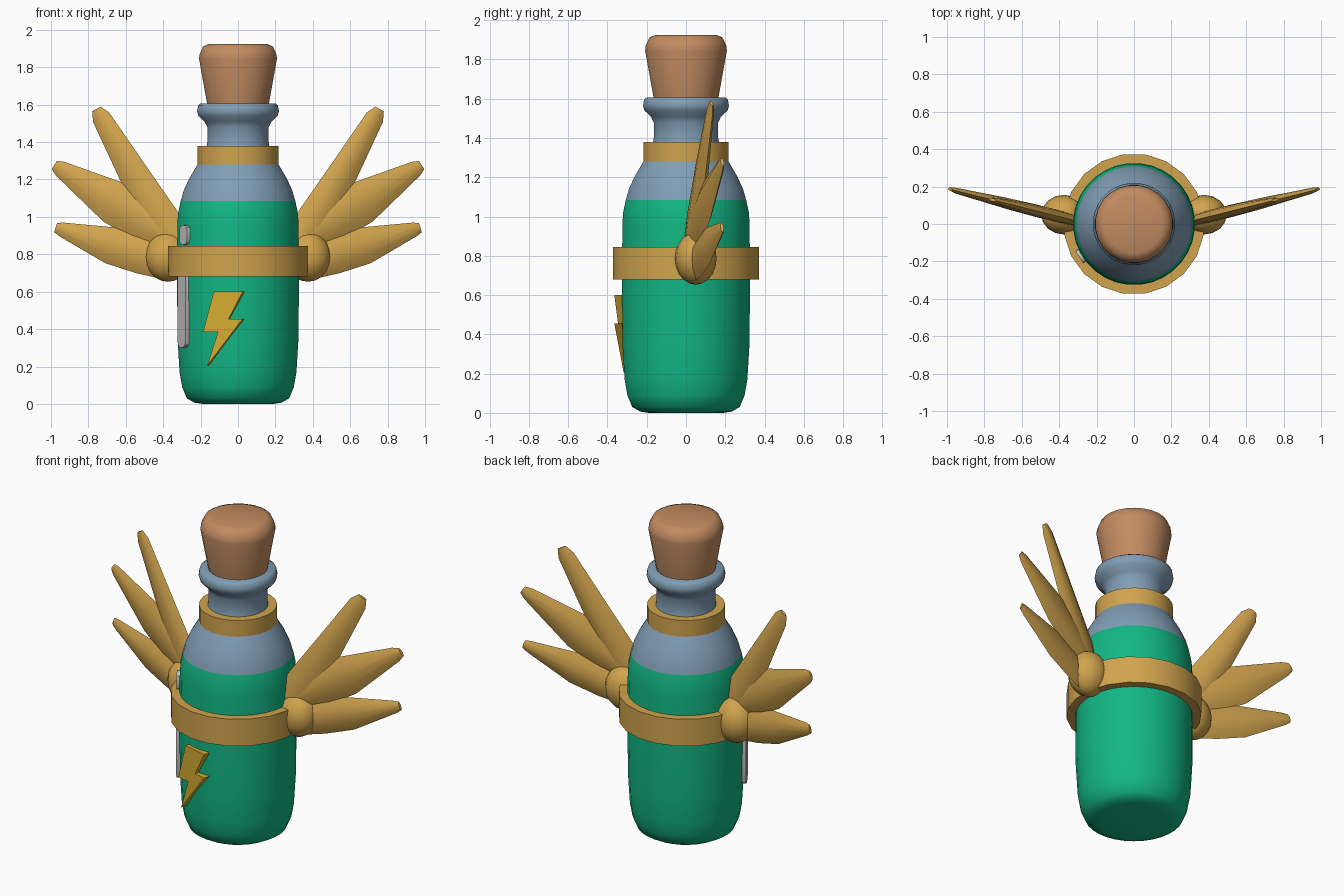
import bpy, bmesh, math
from mathutils import Vector, Matrix

if "Cube" in bpy.data.objects:
    bpy.data.objects.remove(bpy.data.objects["Cube"])


def material(name, rgb):
    m = bpy.data.materials.new(name)
    m.diffuse_color = (*rgb, 1)
    m.use_nodes = True
    m.node_tree.nodes["Principled BSDF"].inputs["Base Color"].default_value = m.diffuse_color
    return m


GREEN = material("green_liquid", (0.006, 0.47, 0.23))
GLASS = material("blue_grey_glass", (0.22, 0.34, 0.46))
GOLD = material("gold", (0.64, 0.37, 0.075))
CORK = material("cork_brown", (0.54, 0.26, 0.12))
BOLT = material("bolt_yellow", (0.66, 0.41, 0.03))
SHINE = material("shine_white", (0.55, 0.55, 0.55))


def finish(name, bm, mats, angle=35, rule=None):
    """Turn a bmesh into an object, smooth except at sharp edges."""
    bmesh.ops.recalc_face_normals(bm, faces=bm.faces)
    for f in bm.faces:
        f.smooth = True
        if rule:
            f.material_index = rule(f.calc_center_median())
    for e in bm.edges:
        e.smooth = e.calc_face_angle(0) < math.radians(angle)
    me = bpy.data.meshes.new(name)
    bm.to_mesh(me)
    bm.free()
    for m in mats:
        me.materials.append(m)
    ob = bpy.data.objects.new(name, me)
    bpy.context.collection.objects.link(ob)
    return ob


def loft(bm, rings, closed=False):
    """Skin rings of points; cap the ends unless closed into a loop."""
    vs = [[bm.verts.new(p) for p in r] for r in rings]
    n = len(vs[0])
    pairs = list(zip(vs, vs[1:])) + ([(vs[-1], vs[0])] if closed else [])
    for a, b in pairs:
        for i in range(n):
            j = (i + 1) % n
            bm.faces.new((a[i], a[j], b[j], b[i]))
    if not closed:
        bm.faces.new(vs[0])
        bm.faces.new(vs[-1])


def lathe(name, profile, segs, mats, angle=35, rule=None, closed=False):
    bm = bmesh.new()
    turn = [2 * math.pi * (i + 0.5) / segs for i in range(segs)]
    loft(bm, [[(r * math.cos(t), r * math.sin(t), z) for t in turn]
              for r, z in profile], closed)
    return finish(name, bm, mats, angle, rule)


def plate(name, outline, angle, inner, outer, mat):
    """Flat plate tangent to the bottle; outline is (sideways, z)."""
    n = Vector((-math.sin(angle), -math.cos(angle), 0))
    s = Vector((math.cos(angle), -math.sin(angle), 0))
    bm = bmesh.new()
    loft(bm, [[n * d + s * u + Vector((0, 0, z)) for u, z in outline]
              for d in (inner, outer)])
    return finish(name, bm, [mat], 30)


# Bottle body: liquid below, glass shoulder, neck and lip above
lathe("bottle", [(0.19, 0), (0.235, 0.007), (0.275, 0.03), (0.3, 0.09),
                 (0.314, 0.17), (0.325, 0.35), (0.327, 0.6), (0.326, 0.95),
                 (0.322, 1.02), (0.308, 1.085), (0.292, 1.14), (0.265, 1.2),
                 (0.218, 1.28), (0.175, 1.34), (0.165, 1.4), (0.165, 1.48),
                 (0.18, 1.51), (0.213, 1.54), (0.22, 1.565), (0.214, 1.597),
                 (0.2, 1.607)],
      32, [GREEN, GLASS], 50, lambda c: int(c.z > 1.085))

# Cork stopper
lathe("cork", [(0.162, 1.58), (0.21, 1.845), (0.207, 1.87),
               (0.188, 1.912), (0.155, 1.925)], 24, [CORK], 50)

# Gold bands
for name, r0, r1, z0, z1, n in (("neck_band", 0.15, 0.218, 1.268, 1.38, 24),
                                ("belt", 0.31, 0.377, 0.68, 0.845, 20)):
    lathe(name, [(r0, z0), (r1, z0), (r1, z1), (r0, z1)], n, [GOLD], 35,
          closed=True)

# Lightning bolt emblem
A = math.radians(14)
bolt = [(-0.13, 0.60), (0.025, 0.60), (-0.05, 0.455), (0.025, 0.455),
        (-0.165, 0.205), (-0.107, 0.385), (-0.187, 0.385)]
D = 0.348
plate("lightning_bolt",
      [((x + D * math.sin(A)) / math.cos(A), z) for x, z in bolt],
      A, 0.31, D, BOLT)

# Glass shine marks with rounded ends
for name, w, z0, z1, deg in (("long_shine", 0.045, 0.30, 0.71, 62),
                             ("short_shine", 0.04, 0.85, 0.957, 59)):
    pts = []
    for zc, start in ((z1 - w * 0.7, 0), (z0 + w * 0.7, 180)):
        for k in range(7):
            t = math.radians(start + 30 * k)
            pts.append((w * math.cos(t), zc + 0.7 * w * math.sin(t)))
    plate(name, pts, math.radians(deg), 0.318, 0.342, SHINE)

# Wings: (root xz, tip xz, stations of (distance share, half width))
FEATHERS = {
    "upper": ((0.33, 0.83), (0.757, 1.577),
              [(0, 0.09), (0.2, 0.105), (0.57, 0.077), (0.94, 0.05)]),
    "middle": ((0.36, 0.89), (0.982, 1.277),
               [(0, 0.08), (0.25, 0.115), (0.48, 0.118), (0.95, 0.043)]),
    "lower": ((0.36, 0.745), (0.975, 0.943),
              [(0, 0.085), (0.25, 0.1), (0.52, 0.1), (0.95, 0.038)]),
}
THICK = (0.03, 0.034, 0.03, 0.016, 0.009)
for side, sx in (("right", 1), ("left", -1)):
    for name, (root, tip, stations) in FEATHERS.items():
        a, b = Vector(root), Vector(tip)
        d = (b - a).normalized()
        p = Vector((-d.y, d.x))
        rings = []
        for (t, w), th in zip(stations + [(1, 0.026)], THICK):
            ring = []
            for u, v in ((1, 0), (0.5, 0.8), (0, 1), (-0.5, 0.8),
                         (-1, 0), (-0.5, -0.8), (0, -1), (0.5, -0.8)):
                q = a.lerp(b, t) + p * (w * u)
                y = 0.04 + 0.25 * (q.x - 0.4) + th * v
                ring.append((sx * q.x, y, q.y))
            rings.append(ring)
        bm = bmesh.new()
        loft(bm, rings)
        finish(f"{side}_{name}_feather", bm, [GOLD], 40)

    # Rounded wing hub
    bm = bmesh.new()
    bmesh.ops.create_uvsphere(
        bm, u_segments=16, v_segments=10, radius=1,
        matrix=Matrix.Translation((sx * 0.375, 0.05, 0.787))
        @ Matrix.Diagonal((0.121, 0.106, 0.134, 1)))
    finish(f"{side}_wing_hub", bm, [GOLD], 60)
